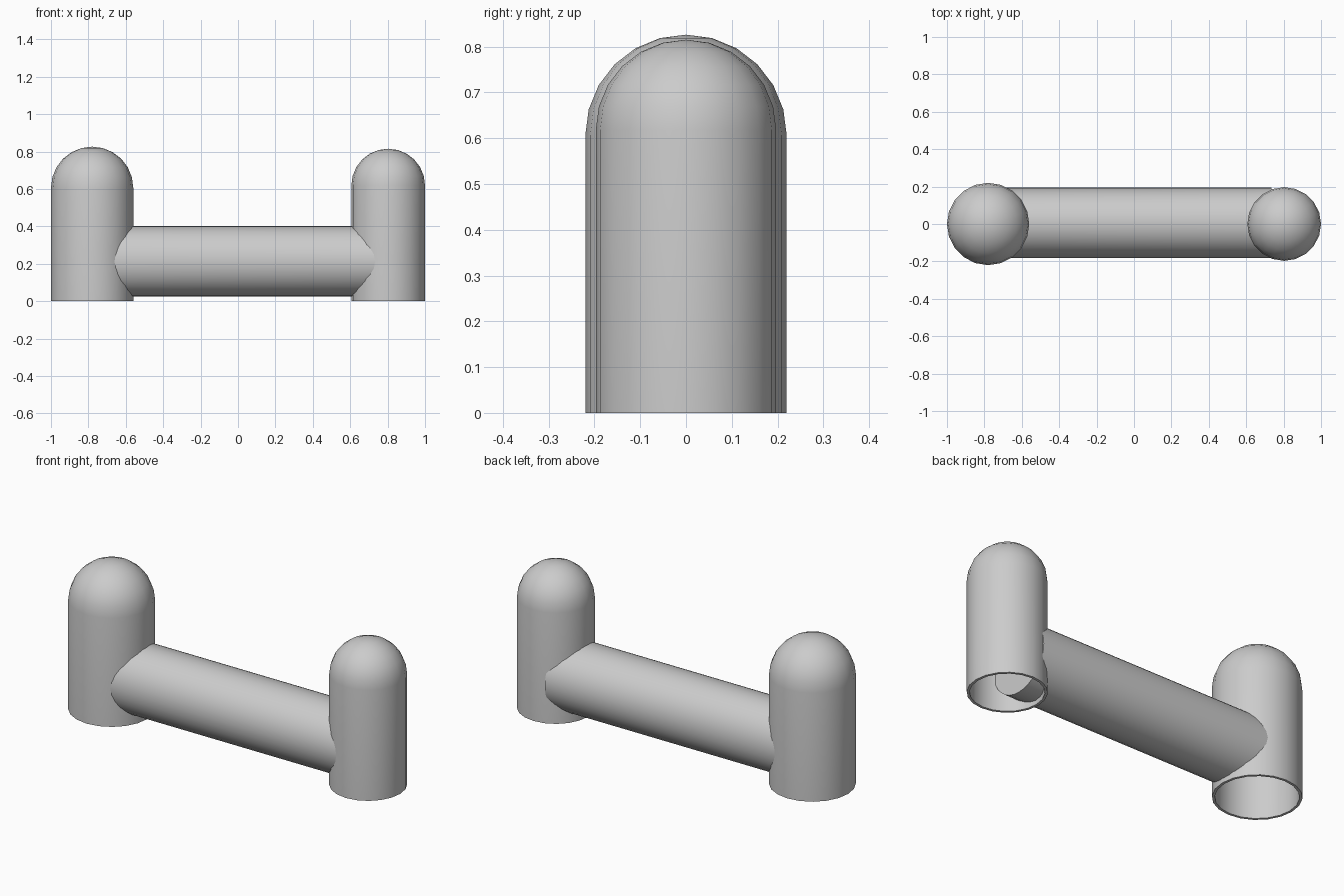
import bpy, bmesh
from math import sin, cos, pi, sqrt, radians

cube = bpy.data.objects.get("Cube")
if cube:
    bpy.data.objects.remove(cube)

SIDES = 20
WALL = 0.014

grey = bpy.data.materials.new("plain grey")
grey.use_nodes = True
colour = (0.6, 0.6, 0.6, 1)
grey.diffuse_color = colour
grey.node_tree.nodes["Principled BSDF"].inputs["Base Color"].default_value = colour


def finish(name, bm):
    bmesh.ops.recalc_face_normals(bm, faces=bm.faces)
    mesh = bpy.data.meshes.new(name)
    bm.to_mesh(mesh)
    bm.free()
    mesh.materials.append(grey)
    obj = bpy.data.objects.new(name, mesh)
    bpy.context.collection.objects.link(obj)
    bpy.ops.object.select_all(action='DESELECT')
    obj.select_set(True)
    bpy.context.view_layer.objects.active = obj
    bpy.ops.object.shade_smooth_by_angle(angle=radians(35))
    return obj


def dome_profile(radius, shoulder):
    """Straight wall from the ground, then a quarter circle to the pole."""
    arc = [i * pi / 12 for i in range(7)]
    return [(radius, 0)] + [(radius * cos(a), shoulder + radius * sin(a)) for a in arc]


def post(name, x, radius, top):
    """Hollow domed tube, open underneath."""
    shoulder = top - radius
    outer = dome_profile(radius, shoulder)
    inner = dome_profile(radius - WALL, shoulder)
    profile = outer[::-1] + inner
    bm = bmesh.new()
    verts = [bm.verts.new((r, 0, z)) for r, z in profile]
    edges = [bm.edges.new(pair) for pair in zip(verts, verts[1:])]
    bmesh.ops.spin(bm, geom=verts + edges, axis=(0, 0, 1), cent=(0, 0, 0),
                   angle=2 * pi, steps=SIDES, use_merge=True)
    bmesh.ops.remove_doubles(bm, verts=bm.verts, dist=0.0005)
    bmesh.ops.translate(bm, verts=bm.verts, vec=(x, 0, 0))
    return finish(name, bm)


RIGHT_X, RIGHT_R = -0.78, 0.22
LEFT_X, LEFT_R = 0.803, 0.197
post("right_post", RIGHT_X, RIGHT_R, 0.826)
post("left_post", LEFT_X, LEFT_R, 0.815)

# Crossbar: saddle end against the right post, flat end inside the left post
BAR_R, BAR_Y, BAR_Z, BAR_SIDES = 0.189, 0.006, 0.213, 32
bm = bmesh.new()
saddle, flat = [], []
for i in range(BAR_SIDES):
    a = 2 * pi * i / BAR_SIDES
    y, z = BAR_Y + BAR_R * cos(a), BAR_Z + BAR_R * sin(a)
    start = RIGHT_X + sqrt((RIGHT_R - WALL / 2) ** 2 - y * y)
    saddle.append(bm.verts.new((start, y, z)))
    flat.append(bm.verts.new((0.735, y, z)))
for i in range(BAR_SIDES):
    j = (i + 1) % BAR_SIDES
    bm.faces.new((saddle[i], saddle[j], flat[j], flat[i]))
bm.faces.new(flat)
finish("crossbar", bm)
